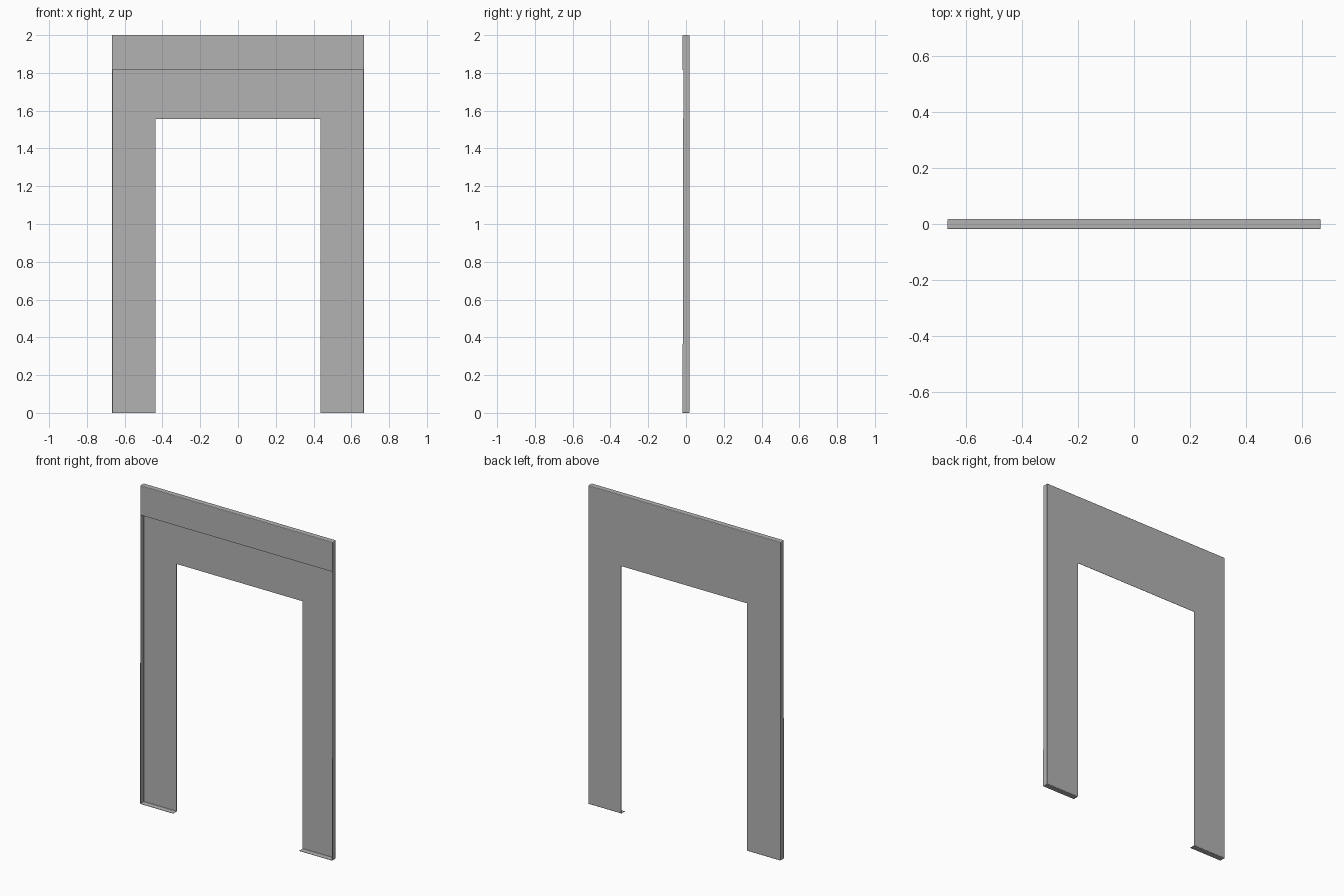
import bpy, bmesh, math

cube = bpy.data.objects.get("Cube")
if cube:
    bpy.data.objects.remove(cube, do_unlink=True)

# Overall sizes
HALF_W, HALF_D, HEIGHT = 0.668, 0.018, 2.0
OPEN_X, OPEN_Z = 0.438, 1.555
FASCIA_Z = 1.815

# Grey sheet metal
grey = bpy.data.materials.new("grey sheet metal")
grey.use_nodes = True
colour = (0.45, 0.45, 0.45, 1)
grey.diffuse_color = colour
grey.node_tree.nodes["Principled BSDF"].inputs["Base Color"].default_value = colour

# Box cut along the opening and the fascia edge
bm = bmesh.new()
bmesh.ops.create_cube(bm, size=1)
bmesh.ops.scale(bm, vec=(2 * HALF_W, 2 * HALF_D, HEIGHT), verts=bm.verts)
bmesh.ops.translate(bm, vec=(0, 0, HEIGHT / 2), verts=bm.verts)


def cut(point, normal):
    geom = bm.verts[:] + bm.edges[:] + bm.faces[:]
    bmesh.ops.bisect_plane(bm, geom=geom, plane_co=point, plane_no=normal)


for x in (-OPEN_X, OPEN_X):
    cut((x, 0, 0), (1, 0, 0))
for z in (OPEN_Z, FASCIA_Z):
    cut((0, 0, z), (0, 0, 1))


# Remove the doorway, and the front below the fascia
def is_open(face):
    c = face.calc_center_median()
    doorway = abs(c.x) < OPEN_X and c.z < OPEN_Z
    front = face.normal.y < -0.5 and c.z < FASCIA_Z
    return doorway or front


bm.normal_update()
bmesh.ops.delete(bm, geom=[f for f in bm.faces if is_open(f)], context="FACES")
bmesh.ops.dissolve_limit(bm, angle_limit=0.02, verts=bm.verts, edges=bm.edges)

# Rounded folds between flat sheets
folds = [e for e in bm.edges if len(e.link_faces) == 2
         and e.calc_face_angle() > math.radians(45)]
bmesh.ops.bevel(bm, geom=folds, offset=0.004, segments=3, profile=0.5,
                affect="EDGES")
for face in bm.faces:
    face.smooth = False

mesh = bpy.data.meshes.new("door_surround_panel")
bm.to_mesh(mesh)
bm.free()
mesh.materials.append(grey)
panel = bpy.data.objects.new("door_surround_panel", mesh)
bpy.context.collection.objects.link(panel)

# Thin sheet, thickened inward
sheet = panel.modifiers.new("sheet thickness", "SOLIDIFY")
sheet.thickness = 0.0015
sheet.offset = -1
